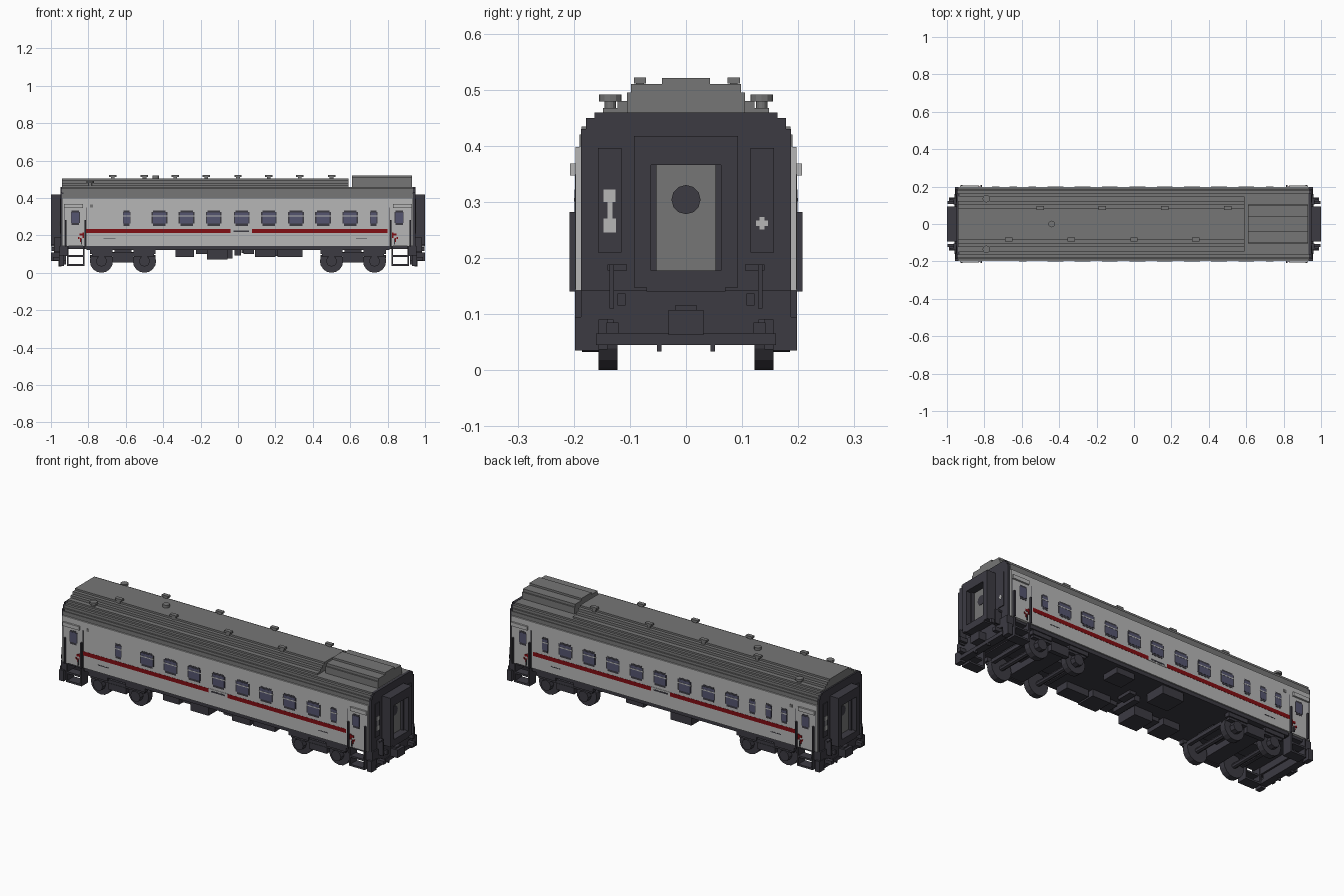
import bpy, bmesh, math
from mathutils import Matrix, Vector

cube = bpy.data.objects.get("Cube")
if cube:
    bpy.data.objects.remove(cube, do_unlink=True)


def material(name, rgb):
    m = bpy.data.materials.new(name)
    m.use_nodes = True
    m.diffuse_color = (*rgb, 1)
    m.node_tree.nodes["Principled BSDF"].inputs["Base Color"].default_value = (*rgb, 1)
    return m


LIGHT = material("light_grey", (0.47, 0.47, 0.47))
ROOF = material("roof_grey", (0.18, 0.18, 0.18))
DARK = material("charcoal", (0.045, 0.043, 0.055))
RED = material("dark_red", (0.22, 0.004, 0.006))
GLASS = material("slate_glass", (0.09, 0.09, 0.16))


def finish(name, bm, mat):
    bmesh.ops.recalc_face_normals(bm, faces=bm.faces)
    me = bpy.data.meshes.new(name)
    bm.to_mesh(me)
    bm.free()
    me.materials.append(mat)
    ob = bpy.data.objects.new(name, me)
    bpy.context.collection.objects.link(ob)
    return ob


def add_box(bm, b):
    lo = Vector((min(b[0], b[1]), min(b[2], b[3]), min(b[4], b[5])))
    hi = Vector((max(b[0], b[1]), max(b[2], b[3]), max(b[4], b[5])))
    bmesh.ops.create_cube(bm, size=1, matrix=Matrix.Translation((lo + hi) / 2)
                          @ Matrix.Diagonal((*(hi - lo), 1)))


def boxes(name, mat, bounds):
    """One object from boxes given as x0, x1, y0, y1, z0, z1."""
    bm = bmesh.new()
    for b in bounds:
        add_box(bm, b)
    return finish(name, bm, mat)


def both_sides(bounds):
    return [(b[0], b[1], s * b[2], s * b[3], b[4], b[5]) for b in bounds for s in (-1, 1)]


def four_corners(bounds):
    return [(s * b[0], s * b[1], *b[2:]) for b in both_sides(bounds) for s in (-1, 1)]


def both_ends(bounds):
    return [(s * b[0], s * b[1], s * b[2], s * b[3], b[4], b[5]) for b in bounds for s in (-1, 1)]


def stepped(name, mat, x0, x1, z, steps):
    """Extruded stair-stepped section; steps are (half width, top height)."""
    half = []
    for w, top in steps:
        half += [(w, z), (w, top)]
        z = top
    outline = half + [(-y, h) for y, h in reversed(half)]
    bm = bmesh.new()
    face = bm.faces.new([bm.verts.new((x0, y, h)) for y, h in outline])
    ext = bmesh.ops.extrude_face_region(bm, geom=[face])
    moved = [v for v in ext["geom"] if isinstance(v, bmesh.types.BMVert)]
    bmesh.ops.translate(bm, verts=moved, vec=(x1 - x0, 0, 0))
    return finish(name, bm, mat)


def discs(name, mat, items, axis="Y", sides=12):
    """Cylinders given as centre x, y, z, radius, depth."""
    rot = {"X": Matrix.Rotation(math.pi / 2, 4, "Y"),
           "Y": Matrix.Rotation(math.pi / 2, 4, "X"), "Z": Matrix()}[axis]
    bm = bmesh.new()
    for x, y, z, r, d in items:
        bmesh.ops.create_cone(bm, cap_ends=True, segments=sides, radius1=r, radius2=r,
                              depth=d, matrix=Matrix.Translation((x, y, z)) @ rot)
    return finish(name, bm, mat)


# Body shell, underframe and roof
W = 0.197
boxes("body_walls", LIGHT, [(-0.94, 0.935, -W, W, 0.142, 0.398)])
boxes("underframe", DARK, [(-0.81, 0.81, -0.19, 0.19, 0.122, 0.142),
                           (-0.94, 0.94, -0.182, 0.182, 0.128, 0.142)])
shoulder = [(0.19, 0.42), (0.186, 0.434), (0.178, 0.449), (0.163, 0.458)]
crown = [(0.148, 0.467), (0.122, 0.48), (0.104, 0.495), (0.085, 0.505)]
stepped("main_roof", ROOF, -0.94, 0.59, 0.398, shoulder + crown)
stepped("low_roof", ROOF, 0.59, 0.935, 0.398, shoulder)
stepped("roof_unit", ROOF, 0.61, 0.93, 0.455, [(0.105, 0.495), (0.098, 0.51), (0.043, 0.521)])

# Roof ventilators
vents = [(x, 0.085) for x in (-0.5, -0.17, 0.165, 0.5)]
vents += [(x, -0.082) for x in (-0.67, -0.335, 0, 0.33)]
boxes("roof_vents", ROOF, [b for x, y in vents for b in (
    (x - 0.01, x + 0.01, y - 0.007, y + 0.007, 0.49, 0.513),
    (x - 0.02, x + 0.02, y - 0.011, y + 0.011, 0.511, 0.522))])
discs("round_vents", ROOF, [(-0.44, 0, 0.511, 0.018, 0.018)]
      + [(-0.79, s * 0.135, 0.485, 0.02, 0.012) for s in (-1, 1)]
      + [(-0.79, s * 0.135, 0.475, 0.01, 0.02) for s in (-1, 1)], "Z")

# Windows: frame, glass and a crossbar
big = [-0.42, -0.275, -0.13, 0.02, 0.165, 0.31, 0.455, 0.6]
small = {-1: [-0.595, 0.725], 1: [-0.74, -0.645, -0.545, 0.725]}
doors = [-0.87, 0.862]
frames, panes, bars = [], [], []
for s in (-1, 1):
    for x, w, lo, hi in ([(x, 0.042, 0.25, 0.332) for x in big]
                         + [(x, 0.02, 0.25, 0.332) for x in small[s]]
                         + [(x, 0.024, 0.255, 0.332) for x in doors]):
        frames += [(x - w, x + w, s * W, s * (W + 0.001), lo + 0.012, hi - 0.008),
                   (x - w * 0.8, x + w * 0.8, s * W, s * (W + 0.001), lo, hi)]
        panes.append((x - w * 0.83, x + w * 0.83, s * W, s * (W + 0.002), lo + 0.012, hi - 0.01))
        if w != 0.024:
            bars.append((x - w, x + w, s * W, s * (W + 0.003), 0.301, 0.307))
boxes("window_frames", DARK, frames)
boxes("window_glass", GLASS, panes)
boxes("window_bars", LIGHT, bars)

# Side stripe, centre plaque and small side markings
boxes("side_stripe", RED, both_sides([(-0.82, 0.8, W, W + 0.001, 0.212, 0.234)]))
boxes("centre_plaque", LIGHT, both_sides([(-0.04, 0.075, W, W + 0.002, 0.211, 0.235)]))
boxes("plaque_bar", DARK, both_sides([(-0.025, 0.06, W, W + 0.003, 0.218, 0.226)]))
boxes("side_marks", DARK, both_sides([(-0.72, -0.655, W, W + 0.001, 0.18, 0.184),
                                      (0.63, 0.69, W, W + 0.001, 0.18, 0.184)]))
boxes("side_signs", ROOF, both_sides([(-0.79, -0.775, W, W + 0.002, 0.35, 0.366)]))

# Entrance doors: canopy, seams, handrails and red handles
boxes("door_canopies", LIGHT, four_corners([(0.83, 0.93, W, 0.207, 0.347, 0.368)]))
boxes("door_seams", DARK, four_corners([(0.81, 0.813, W, W + 0.001, 0.145, 0.35),
                                        (0.928, 0.931, W, W + 0.001, 0.145, 0.35)]))
boxes("door_handrails", DARK, four_corners([
    (0.814, 0.821, W, 0.208, 0.14, 0.282), (0.917, 0.924, W, 0.208, 0.14, 0.282),
    (0.835, 0.84, W, 0.203, 0.15, 0.18)]))
boxes("door_handles", RED, four_corners([
    (0.823, 0.832, W, 0.2, 0.185, 0.215), (0.832, 0.848, W, 0.2, 0.198, 0.21),
    (0.838, 0.846, W, 0.2, 0.165, 0.185), (0.848, 0.856, W, 0.2, 0.18, 0.19)]))

# Entrance steps as open frames
boxes("entrance_steps", DARK, four_corners([
    (0.82, 0.915, 0.14, 0.198, 0.037, 0.047), (0.82, 0.915, 0.15, 0.198, 0.085, 0.095),
    (0.82, 0.828, 0.14, 0.198, 0.045, 0.142), (0.907, 0.915, 0.14, 0.198, 0.045, 0.142)]))

# End walls with stepped shoulders
for end, s in (("left", 1), ("right", -1)):
    stepped(end + "_end_wall", DARK, s * 0.934, s * 0.948, 0.09,
            [(0.187, 0.43), (0.178, 0.449), (0.163, 0.459)])
boxes("end_panels", DARK, four_corners([(0.945, 0.952, 0.115, 0.157, 0.21, 0.396)]))
boxes("end_badges", LIGHT, both_ends([
    (0.95, 0.954, -0.147, -0.125, 0.245, 0.27), (0.95, 0.954, -0.14, -0.131, 0.27, 0.3),
    (0.95, 0.954, -0.147, -0.126, 0.3, 0.322),
    (0.95, 0.954, 0.125, 0.146, 0.257, 0.267), (0.95, 0.954, 0.131, 0.14, 0.251, 0.273)]))

# Gangway: frame around a recessed door with a round window
boxes("gangway_frames", DARK, both_ends([
    (0.945, 1.0, -0.093, -0.062, 0.147, 0.417), (0.945, 1.0, 0.062, 0.093, 0.147, 0.417),
    (0.945, 1.0, -0.063, 0.063, 0.366, 0.417), (0.945, 1.0, -0.07, 0.07, 0.14, 0.178)]))
boxes("gangway_doors", ROOF, both_ends([(0.945, 0.958, -0.053, 0.053, 0.178, 0.366)]))
discs("gangway_door_windows", DARK, [(s * 0.958, 0, 0.304, 0.026, 0.006) for s in (-1, 1)], "X")
boxes("gangway_door_jambs", DARK, both_ends([(0.945, 0.975, -0.063, -0.053, 0.17, 0.366),
                                             (0.945, 0.975, 0.053, 0.063, 0.17, 0.366)]))

# Headstock, coupler, buffers and hoses
boxes("headstocks", DARK, both_ends([
    (0.91, 0.955, -0.187, 0.187, 0.09, 0.142), (0.92, 0.96, -0.16, 0.16, 0.045, 0.065),
    (0.92, 0.955, -0.13, 0.13, 0.06, 0.095)])
    + four_corners([(0.93, 0.957, 0.155, 0.198, 0.035, 0.095)]))
boxes("couplers", DARK, both_ends([(0.92, 1.0, -0.031, 0.031, 0.063, 0.107),
                                   (0.95, 0.985, -0.02, 0.02, 0.105, 0.115)]))
boxes("end_fittings", DARK, four_corners([
    (0.945, 0.985, 0.128, 0.136, 0.11, 0.188), (0.945, 0.965, 0.105, 0.14, 0.178, 0.188),
    (0.945, 0.998, 0.108, 0.122, 0.115, 0.137), (0.945, 0.99, 0.12, 0.142, 0.065, 0.085),
    (0.945, 0.96, 0.044, 0.052, 0.033, 0.05)]))

# Bogies: wheels, axles, side frames and axle boxes
axles = [s * x for s in (-1, 1) for x in (0.5, 0.73)]
discs("wheels", DARK, [(x, s * 0.139, 0.062, 0.062, 0.034) for x in axles for s in (-1, 1)], sides=16)
discs("axles", DARK, [(x, 0, 0.062, 0.014, 0.26) for x in axles], sides=8)
discs("axle_boxes", DARK, [(x, s * 0.168, 0.062, 0.03, 0.034) for x in axles for s in (-1, 1)], sides=8)
boxes("bogie_frames", DARK, four_corners([
    (0.45, 0.78, 0.155, 0.178, 0.088, 0.108), (0.56, 0.67, 0.155, 0.18, 0.055, 0.09),
    (0.44, 0.56, 0.157, 0.185, 0.1, 0.122), (0.67, 0.79, 0.157, 0.185, 0.1, 0.122)]))
boxes("bogie_bolsters", DARK, both_ends([
    (0.57, 0.66, -0.16, 0.16, 0.06, 0.124), (0.44, 0.46, -0.13, 0.13, 0.075, 0.095),
    (0.77, 0.79, -0.13, 0.13, 0.075, 0.095), (0.45, 0.78, -0.06, 0.06, 0.095, 0.11)]))

# Equipment slung under the floor
boxes("underfloor_boxes", DARK, [
    (-0.335, -0.235, -0.18, -0.06, 0.085, 0.125), (-0.225, -0.16, -0.17, -0.08, 0.1, 0.125),
    (-0.165, -0.055, -0.18, -0.06, 0.072, 0.125), (-0.02, 0.015, -0.14, 0.02, 0.092, 0.125),
    (0.03, 0.085, -0.17, -0.09, 0.1, 0.125), (0.09, 0.2, -0.18, -0.07, 0.085, 0.125),
    (0.21, 0.345, -0.17, -0.09, 0.085, 0.125), (0.02, 0.06, -0.05, 0.04, 0.105, 0.125),
    (-0.16, -0.03, 0.06, 0.18, 0.075, 0.125), (0.14, 0.25, 0.07, 0.17, 0.09, 0.125)])
